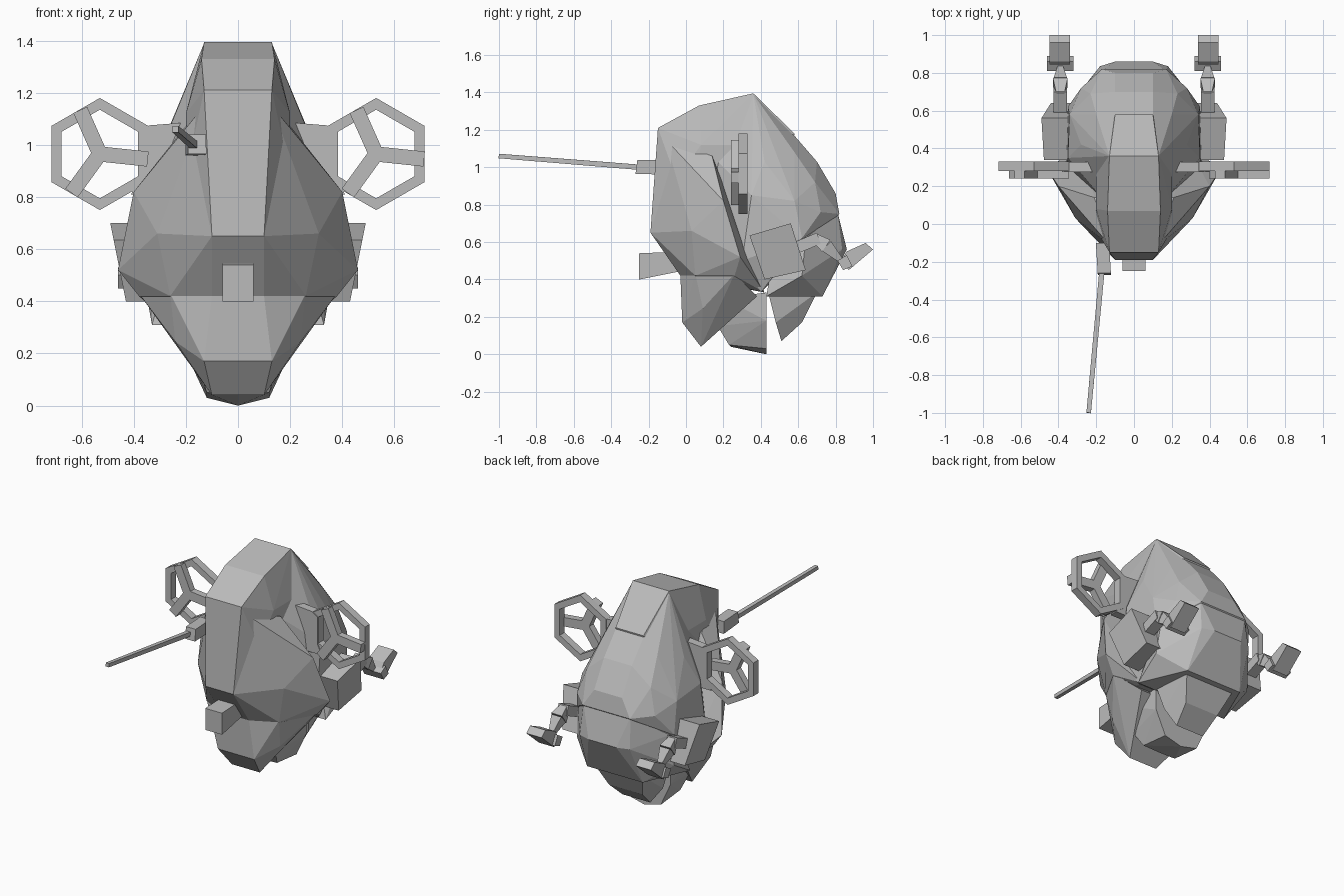
import bpy
import bmesh
from math import radians, sin, cos, pi
from mathutils import Vector, Matrix

cube = bpy.data.objects.get("Cube")
if cube:
    bpy.data.objects.remove(cube, do_unlink=True)

grey = bpy.data.materials.new("plain grey")
grey.use_nodes = True
grey.diffuse_color = (0.5, 0.5, 0.5, 1)
for node in grey.node_tree.nodes:
    if node.type == 'BSDF_PRINCIPLED':
        node.inputs["Base Color"].default_value = grey.diffuse_color


def finish(name, bm):
    """Turn a bmesh into a flat shaded grey object."""
    bmesh.ops.recalc_face_normals(bm, faces=bm.faces)
    mesh = bpy.data.meshes.new(name)
    bm.to_mesh(mesh)
    bm.free()
    mesh.materials.append(grey)
    obj = bpy.data.objects.new(name, mesh)
    bpy.context.collection.objects.link(obj)
    return obj


def hull(name, points, mirrored=True):
    """Faceted solid around a few corner points, mirrored across x."""
    bm = bmesh.new()
    sides = (1, -1) if mirrored else (1,)
    for side in sides:
        for x, y, z in points:
            bm.verts.new((x * side, y, z))
    bmesh.ops.remove_doubles(bm, verts=bm.verts, dist=0.001)
    bmesh.ops.convex_hull(bm, input=bm.verts)
    loose = [v for v in bm.verts if not v.link_faces]
    bmesh.ops.delete(bm, geom=loose, context='VERTS')
    bmesh.ops.dissolve_limit(bm, angle_limit=radians(2),
                             verts=bm.verts, edges=bm.edges)
    return finish(name, bm)


def prism(name, outline, y0, y1):
    """Extrude an x-z outline along y."""
    bm = bmesh.new()
    face = bm.faces.new([bm.verts.new((x, y0, z)) for x, z in outline])
    out = bmesh.ops.extrude_face_region(bm, geom=[face])
    moved = [g for g in out["geom"] if isinstance(g, bmesh.types.BMVert)]
    bmesh.ops.translate(bm, verts=moved, vec=(0, y1 - y0, 0))
    # the starting face becomes the near cap
    if not face.is_valid:
        bm.faces.ensure_lookup_table()
    return finish(name, bm)


def slab(name, outline, x_low, x_high, lean=0.0):
    """Extrude a y-z outline along x, leaning outward with height."""
    base = min(z for y, z in outline)
    return hull(name, [(x + lean * (z - base), y, z)
                       for x in (x_low, x_high) for y, z in outline], False)


def taper(name, start, end, r0, r1, sides=4):
    """Straight tapered bar between two points."""
    start, end = Vector(start), Vector(end)
    axis = end - start
    bm = bmesh.new()
    turn = axis.to_track_quat('Z', 'Y').to_matrix().to_4x4()
    spin = Matrix.Rotation(pi / sides, 4, 'Z')
    bmesh.ops.create_cone(bm, cap_ends=True, segments=sides, radius1=r0,
                          radius2=r1, depth=axis.length,
                          matrix=Matrix.Translation((start + end) / 2) @ turn @ spin)
    return finish(name, bm)


# Shell of the head
hull("crest", [
    (.13, .36, 1.395), (.14, .07, 1.33), (.13, -.15, 1.21), (.11, -.17, .95),
    (.10, -.19, .65), (.19, -.05, .93), (.20, .08, 1.12), (.10, .58, 1.18),
    (.20, .38, 1.12), (.2, .0, .6), (.1, .5, .7)])
hull("face_mask", [
    (.13, -.11, 1.15), (.10, -.19, .65), (.10, -.03, .42),
    (.20, -.06, .92), (.20, -.07, .68), (.31, .03, .66), (.21, .14, 1.06),
    (.40, .20, .82), (.46, .29, .52), (.26, .05, .42), (.38, .26, .42),
    (.28, .42, .33)])
hull("cranium", [
    (.13, .36, 1.39), (.10, .57, 1.18), (.10, .70, 1.03), (.10, .80, .86),
    (.17, .82, .75), (.20, .58, 1.08), (.23, .69, .92), (.28, .72, .76),
    (.28, .42, 1.03), (.34, .58, .82), (.35, .35, .85), (.35, .62, .62),
    (.36, .30, .50), (.30, .40, .33), (.18, .15, 1.05)])
hull("nape_guard", [
    (.17, .81, .76), (.10, .86, .56), (.18, .835, .56), (.20, .73, .31),
    (.33, .64, .62), (.35, .62, .42), (.33, .43, .31), (.2, .5, .75)])

# Muzzle, jaw and neck
hull("muzzle", [
    (.10, -.03, .42), (.13, -.02, .17), (.10, .08, .04), (.10, .17, .15),
    (.24, .09, .245), (.26, .05, .43), (.38, .26, .43), (.26, .38, .31),
    (.18, .24, .22)])
hull("jaw", [
    (.15, .17, .15), (.12, .23, .05), (.12, .43, .03), (0, .43, 0),
    (0, .24, .04), (.19, .43, .18), (.19, .43, .33), (.19, .2, .3)])
hull("neck", [
    (.10, .51, .07), (.12, .62, .17), (.18, .70, .33), (.2, .44, .33),
    (.17, .48, .17)])

# Nose block
slab("nose_block", [(-.25, .40), (-.25, .54), (0, .55), (0, .45)], -.06, .06)

# Mount and long thin rod
hull("rod_mount", [(x - .06 * (y + .13), y, z) for x in (-.2, -.13)
                   for y, z in ((-.27, .965), (-.26, 1.04), (-.1, .96), (-.1, 1.04))],
     False)
taper("long_rod", (-.17, -.25, 1.0), (-.24, -1.0, 1.06), .02, .017)

# Side fans: bracket, six sided ring and three spokes
for side, word in ((1, "left"), (-1, "right")):
    prism(word + "_fan_bracket", [(side * x, z) for x, z in (
        (.15, 1.09), (.34, 1.075), (.38, 1.05), (.38, .87), (.41, .81), (.15, .81))],
        .275, .328)
    cx, cz = side * .53, .965
    bm = bmesh.new()
    loops = []
    for y in (.28, .33):
        for radius in (.215, .17):
            loops.append([bm.verts.new((cx + radius * sin(k * pi / 3), y,
                                        cz + radius * cos(k * pi / 3)))
                          for k in range(6)])
    for a, b in ((0, 1), (1, 3), (3, 2), (2, 0)):
        for k in range(6):
            n = (k + 1) % 6
            bm.faces.new((loops[a][k], loops[a][n], loops[b][n], loops[b][k]))
    finish(word + "_fan_ring", bm)
    for k in range(3):
        angle = radians(114 + 120 * k)
        along = Vector((cos(angle), sin(angle)))
        across = Vector((-along.y, along.x)) * .029
        corners = [across, across + along * .185, along * .185 - across, -across]
        prism(f"{word}_fan_spoke_{k + 1}",
              [(cx + c.x, cz + c.y) for c in corners], .24, .285)

# Side boxes with jointed rear arms
for side, word in ((1, "left"), (-1, "right")):
    def part(name, outline, low, high, lean=0.0):
        obj = slab(word + name, outline, low, high, lean)
        if side < 0:
            obj.data.transform(Matrix.Scale(-1, 4, (1, 0, 0)))
            obj.data.flip_normals()
    part("_side_box", [(.34, .635), (.56, .70), (.64, .45), (.42, .40)],
         .29, .43, .2)
    part("_arm_link", [(.58, .60), (.60, .54), (.72, .59), (.70, .65)], .355, .425)
    part("_arm_paddle", [(.83, .50), (.86, .55), (.96, .595), (1.0, .56), (.87, .45)],
         .338, .448)
    part("_paddle_collar", [(.81, .50), (.86, .53), (.89, .47), (.84, .45)],
         .32, .46)
    taper(word + "_joint_cone", (side * .39, .68, .63), (side * .39, .75, .58),
          .03, .055)
    taper(word + "_joint_tip", (side * .39, .75, .58), (side * .39, .84, .49),
          .05, .015)
